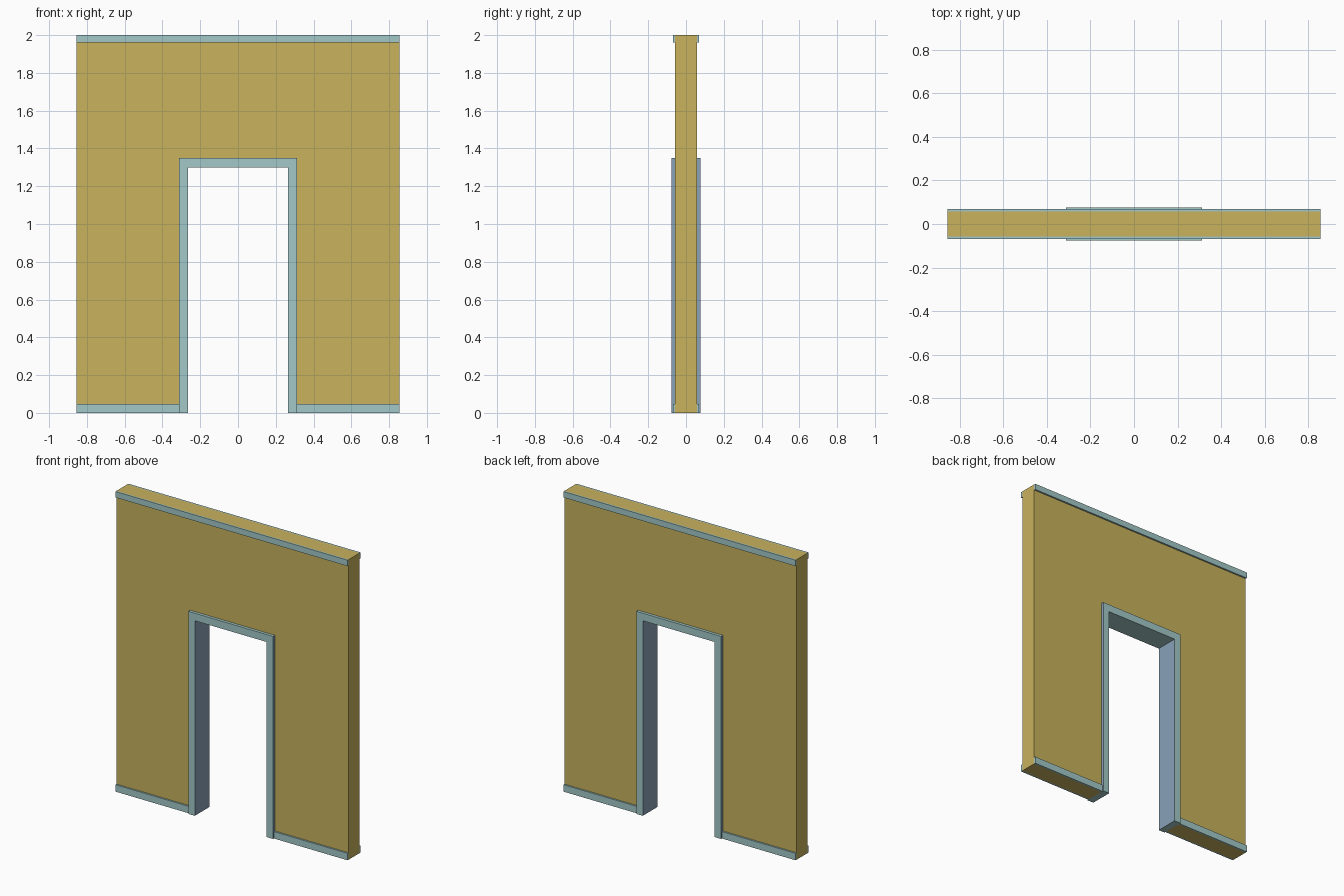
import bpy, bmesh

if "Cube" in bpy.data.objects:
    bpy.data.objects.remove(bpy.data.objects["Cube"])


def material(name, color):
    m = bpy.data.materials.new(name)
    m.diffuse_color = (*color, 1)
    m.use_nodes = True
    m.node_tree.nodes["Principled BSDF"].inputs["Base Color"].default_value = m.diffuse_color
    return m


TAN = material("tan wall", (0.58, 0.445, 0.11))
TEAL = material("pale teal trim", (0.366, 0.584, 0.578))
BLUE = material("blue grey jamb", (0.25, 0.36, 0.485))

W, H = 0.856, 2.0            # wall half width, height
OUT, OUT_Z = 0.312, 1.35     # frame outer half width, top
INN, INN_Z = 0.265, 1.30     # door opening half width, top
WALL_Y, TRIM_Y, FRAME_Y = 0.057, 0.068, 0.0765


def extrude_profile(name, points, y0, y1, mats):
    """Extrude an x-z outline along y."""
    bm = bmesh.new()
    face = bm.faces.new([bm.verts.new((x, y0, z)) for x, z in points])
    ext = bmesh.ops.extrude_face_region(bm, geom=[face])
    verts = [v for v in ext["geom"] if isinstance(v, bmesh.types.BMVert)]
    bmesh.ops.translate(bm, verts=verts, vec=(0, y1 - y0, 0))
    bmesh.ops.recalc_face_normals(bm, faces=bm.faces)
    # sideways faces take the second colour when there is one
    if len(mats) > 1:
        for f in bm.faces:
            f.material_index = 1 if abs(f.normal.x) > 0.5 else 0
    me = bpy.data.meshes.new(name)
    bm.to_mesh(me)
    bm.free()
    for m in mats:
        me.materials.append(m)
    ob = bpy.data.objects.new(name, me)
    bpy.context.collection.objects.link(ob)
    return ob


def arch(w, h, iw, ih):
    return [(-w, 0), (-w, h), (w, h), (w, 0),
            (iw, 0), (iw, ih), (-iw, ih), (-iw, 0)]


def rect(x0, x1, z0, z1):
    return [(x0, z0), (x1, z0), (x1, z1), (x0, z1)]


# Wall with doorway
extrude_profile("wall", arch(W, H, OUT, OUT_Z), -WALL_Y, WALL_Y, [TAN])

# Door frame, with blue grey jamb sides
extrude_profile("door_frame", arch(OUT, OUT_Z, INN, INN_Z),
                -FRAME_Y, FRAME_Y, [TEAL, BLUE])

# Top trim and skirting boards on both wall faces
for side, s in (("front", -1), ("back", 1)):
    y0, y1 = sorted((s * WALL_Y, s * TRIM_Y))
    extrude_profile(f"{side}_top_trim", rect(-W, W, 1.96, H), y0, y1, [TEAL])
    extrude_profile(f"{side}_left_skirting", rect(-W, -OUT, 0, 0.046), y0, y1, [TEAL])
    extrude_profile(f"{side}_right_skirting", rect(OUT, W, 0, 0.046), y0, y1, [TEAL])
